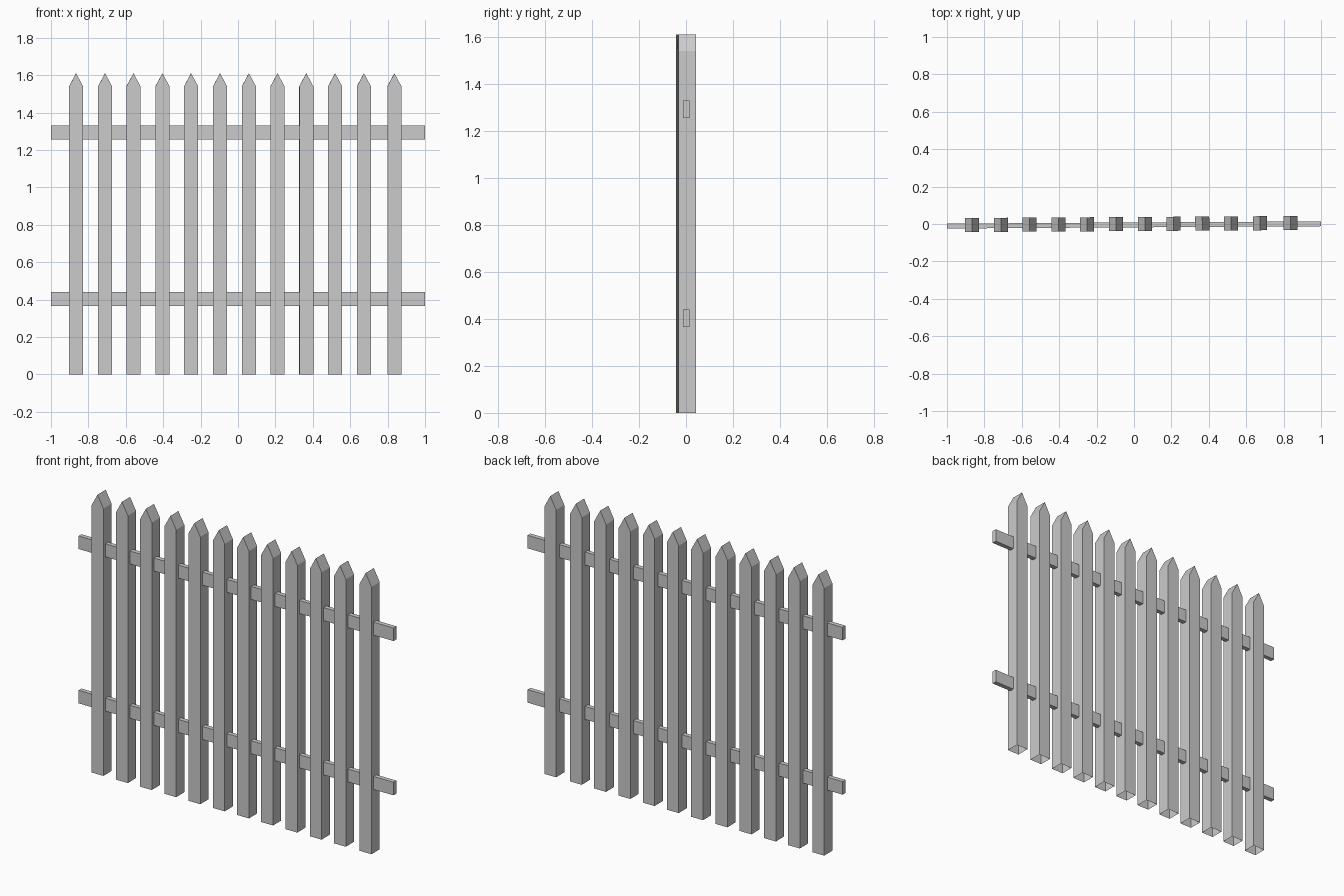
import bpy, bmesh
from math import atan

if "Cube" in bpy.data.objects:
    bpy.data.objects.remove(bpy.data.objects["Cube"])

SLOPE = 0.006  # the fence line drifts slightly in y along its length


def finish(name, bm, loc):
    bmesh.ops.recalc_face_normals(bm, faces=bm.faces)
    mesh = bpy.data.meshes.new(name)
    bm.to_mesh(mesh)
    bm.free()
    ob = bpy.data.objects.new(name, mesh)
    ob.location = loc
    ob.rotation_euler.z = atan(SLOPE)
    bpy.context.collection.objects.link(ob)
    return ob


# Picket: pointed board profile extruded through its depth, open at the ground
def picket(x, w=0.075, d=0.075, shoulder=1.54, tip=1.61):
    bm = bmesh.new()
    h = w / 2
    profile = [(-h, 0), (h, 0), (h, shoulder), (0, tip), (-h, shoulder)]
    face = bm.faces.new([bm.verts.new((px, -d / 2, pz)) for px, pz in profile])
    ext = bmesh.ops.extrude_face_region(bm, geom=[face], use_keep_orig=True)
    for v in ext["geom"]:
        if isinstance(v, bmesh.types.BMVert):
            v.co.y += d
    bmesh.ops.recalc_face_normals(bm, faces=bm.faces)
    bottom = [f for f in bm.faces if all(v.co.z < 0.001 for v in f.verts)]
    bmesh.ops.delete(bm, geom=bottom, context="FACES_ONLY")
    return finish("picket", bm, (x, SLOPE * x, 0))


# Rail: long thin box running through all pickets
def rail(name, z):
    bm = bmesh.new()
    bmesh.ops.create_cube(bm, size=1)
    bmesh.ops.scale(bm, vec=(2.0, 0.026, 0.075), verts=bm.verts)
    return finish(name, bm, (0, -0.005, z))


for x in (-0.866, -0.711, -0.559, -0.404, -0.251, -0.096,
          0.058, 0.211, 0.365, 0.519, 0.673, 0.836):
    picket(x)

rail("lower_rail", 0.403)
rail("upper_rail", 1.292)
